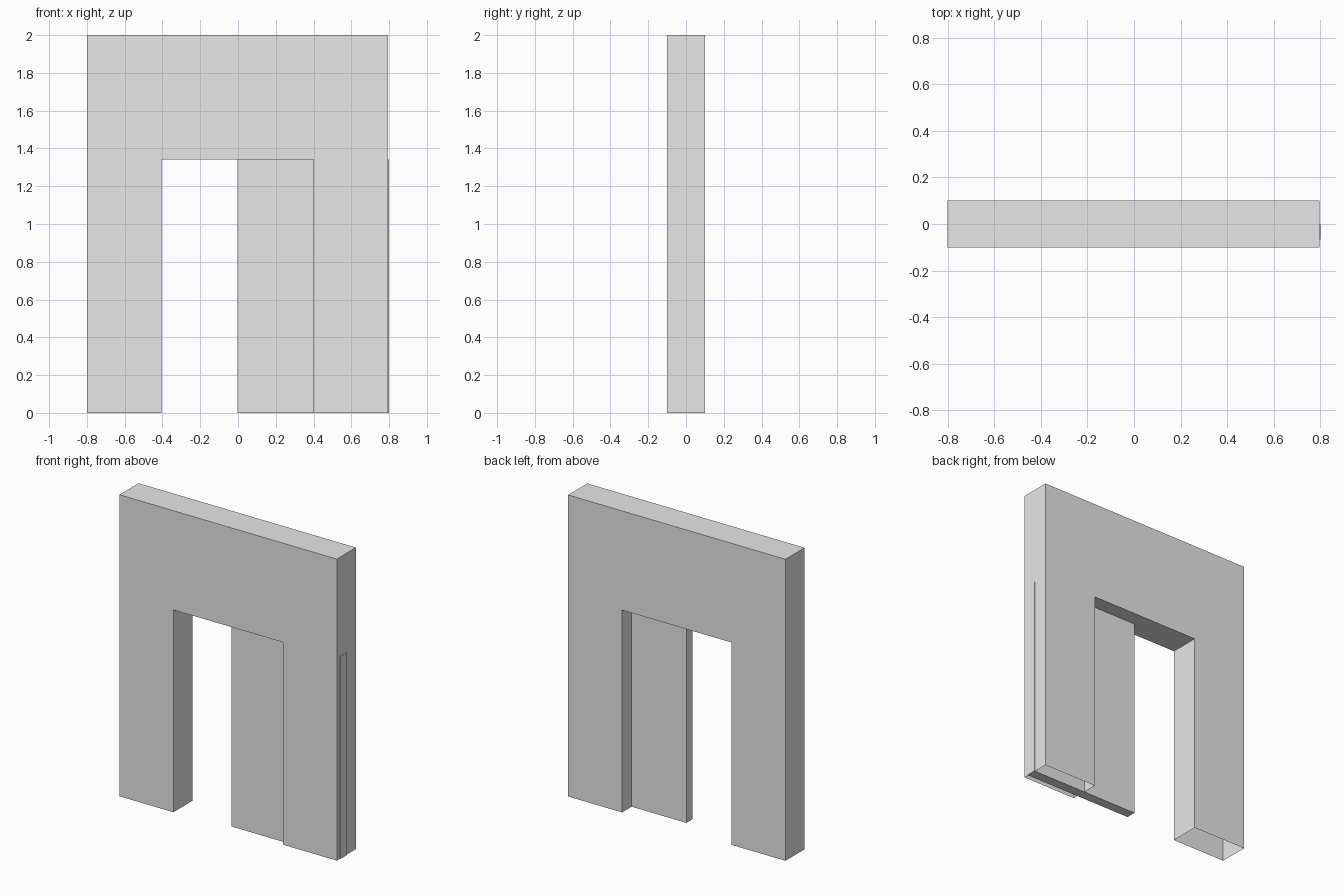
import bpy, bmesh

if "Cube" in bpy.data.objects:
    bpy.data.objects.remove(bpy.data.objects["Cube"])

grey = bpy.data.materials.new("plain_grey")
grey.diffuse_color = (0.8, 0.8, 0.8, 1)
grey.use_nodes = True
grey.node_tree.nodes["Principled BSDF"].inputs["Base Color"].default_value = grey.diffuse_color


def extrude_profile(name, pts, y0, y1, open_bottom=False):
    """Extrude an x-z outline between y0 and y1; optionally leave the floor faces open."""
    bm = bmesh.new()
    front = [bm.verts.new((x, y0, z)) for x, z in pts]
    back = [bm.verts.new((x, y1, z)) for x, z in pts]
    bm.faces.new(front)
    bm.faces.new(back[::-1])
    n = len(pts)
    for i in range(n):
        j = (i + 1) % n
        if open_bottom and pts[i][1] == 0 and pts[j][1] == 0:
            continue
        bm.faces.new((front[j], front[i], back[i], back[j]))
    bmesh.ops.recalc_face_normals(bm, faces=bm.faces)
    me = bpy.data.meshes.new(name)
    bm.to_mesh(me)
    bm.free()
    me.materials.append(grey)
    ob = bpy.data.objects.new(name, me)
    bpy.context.collection.objects.link(ob)
    return ob


TOP, HEAD = 2.0, 1.342            # wall height, doorway height
L, R = -0.8, 0.795                # wall ends
OL, OR = -0.404, 0.399            # doorway sides

# Hollow wall with doorway, open under both feet
extrude_profile("wall", [(L, 0), (OL, 0), (OL, HEAD), (OR, HEAD),
                         (OR, 0), (R, 0), (R, TOP), (L, TOP)],
                -0.1, 0.1, open_bottom=True)

# Sliding door, half pushed into the wall and just poking out of its end
extrude_profile("sliding_door", [(-0.003, 0), (0.8, 0), (0.8, HEAD), (-0.003, HEAD)],
                -0.066, 0.0)
